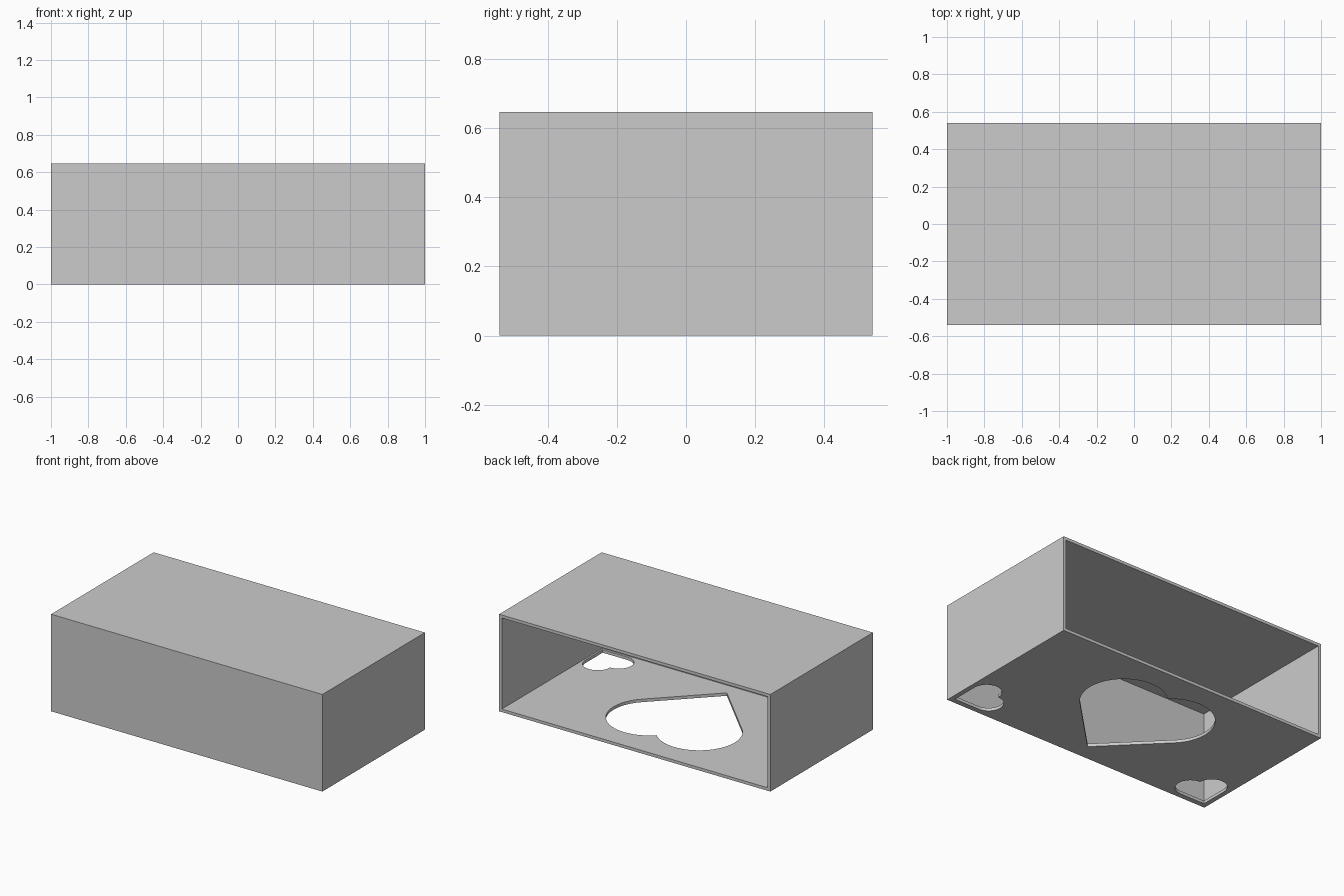
import bpy
import bmesh
from math import cos, sin, pi, radians, sqrt
from mathutils import Vector, Matrix

if "Cube" in bpy.data.objects:
    bpy.data.objects.remove(bpy.data.objects["Cube"], do_unlink=True)

WIDTH, DEPTH, HEIGHT, WALL = 2.0, 1.08, 0.647, 0.02
ARC_STEPS = 32

grey = bpy.data.materials.new("plain grey")
grey.use_nodes = True
grey.diffuse_color = (0.6, 0.6, 0.6, 1)
grey.node_tree.nodes["Principled BSDF"].inputs["Base Color"].default_value = (0.6, 0.6, 0.6, 1)


def add_object(name, bm):
    bmesh.ops.recalc_face_normals(bm, faces=bm.faces)
    mesh = bpy.data.meshes.new(name)
    bm.to_mesh(mesh)
    bm.free()
    mesh.materials.append(grey)
    obj = bpy.data.objects.new(name, mesh)
    bpy.context.collection.objects.link(obj)
    return obj


def add_box(name, low, high):
    low, high = Vector(low), Vector(high)
    bm = bmesh.new()
    bmesh.ops.create_cube(bm, size=1)
    bmesh.ops.scale(bm, vec=high - low, verts=bm.verts)
    bmesh.ops.translate(bm, vec=(low + high) / 2, verts=bm.verts)
    return add_object(name, bm)


def add_heart(name, tip, side, angle):
    """Heart prism: a square standing on its tip with a half circle on each upper side."""
    r = side / 2
    q = side * sqrt(2) / 4
    outline = [Vector((0, 0, 0))]
    for centre_x, start in ((q, -pi / 4), (-q, pi / 4)):
        for i in range(ARC_STEPS + 1):
            if centre_x < 0 and i == 0:
                continue  # the cleft is shared by both arcs
            a = start + pi * i / ARC_STEPS
            outline.append(Vector((centre_x + r * cos(a), 3 * q + r * sin(a), 0)))
    place = Matrix.Translation((tip[0], tip[1], -WALL)) @ Matrix.Rotation(angle, 4, 'Z')
    bm = bmesh.new()
    face = bm.faces.new([bm.verts.new(place @ p) for p in outline])
    top = bmesh.ops.extrude_face_region(bm, geom=[face])["geom"]
    bmesh.ops.translate(bm, vec=(0, 0, WALL * 3),
                        verts=[v for v in top if isinstance(v, bmesh.types.BMVert)])
    return add_object(name, bm)


# Box body and the hollow, open at the back
x, y = WIDTH / 2, DEPTH / 2
box = add_box("open_box", (-x, -y, 0), (x, y, HEIGHT))
cutters = [add_box("hollow_cutter", (-x + WALL, -y + WALL, WALL),
                   (x - WALL, y + WALL, HEIGHT - WALL))]

# Heart openings in the floor: a large one and one in each front corner
cutters.append(add_heart("large_heart_cutter", (0, -0.43), 0.523, 0))
for label, s in (("left", 1), ("right", -1)):
    cutters.append(add_heart(label + "_heart_cutter", (s * 0.968, -0.505), 0.183, s * pi / 4))

# Cut everything, then drop the cutters
bpy.ops.object.select_all(action='DESELECT')
bpy.context.view_layer.objects.active = box
box.select_set(True)
for cutter in cutters:
    cutter.hide_render = True
    mod = box.modifiers.new(cutter.name, 'BOOLEAN')
    mod.operation = 'DIFFERENCE'
    mod.solver = 'EXACT'
    mod.object = cutter
    bpy.ops.object.modifier_apply(modifier=mod.name)
for cutter in cutters:
    bpy.data.objects.remove(cutter, do_unlink=True)

bpy.ops.object.shade_smooth_by_angle(angle=radians(30))
